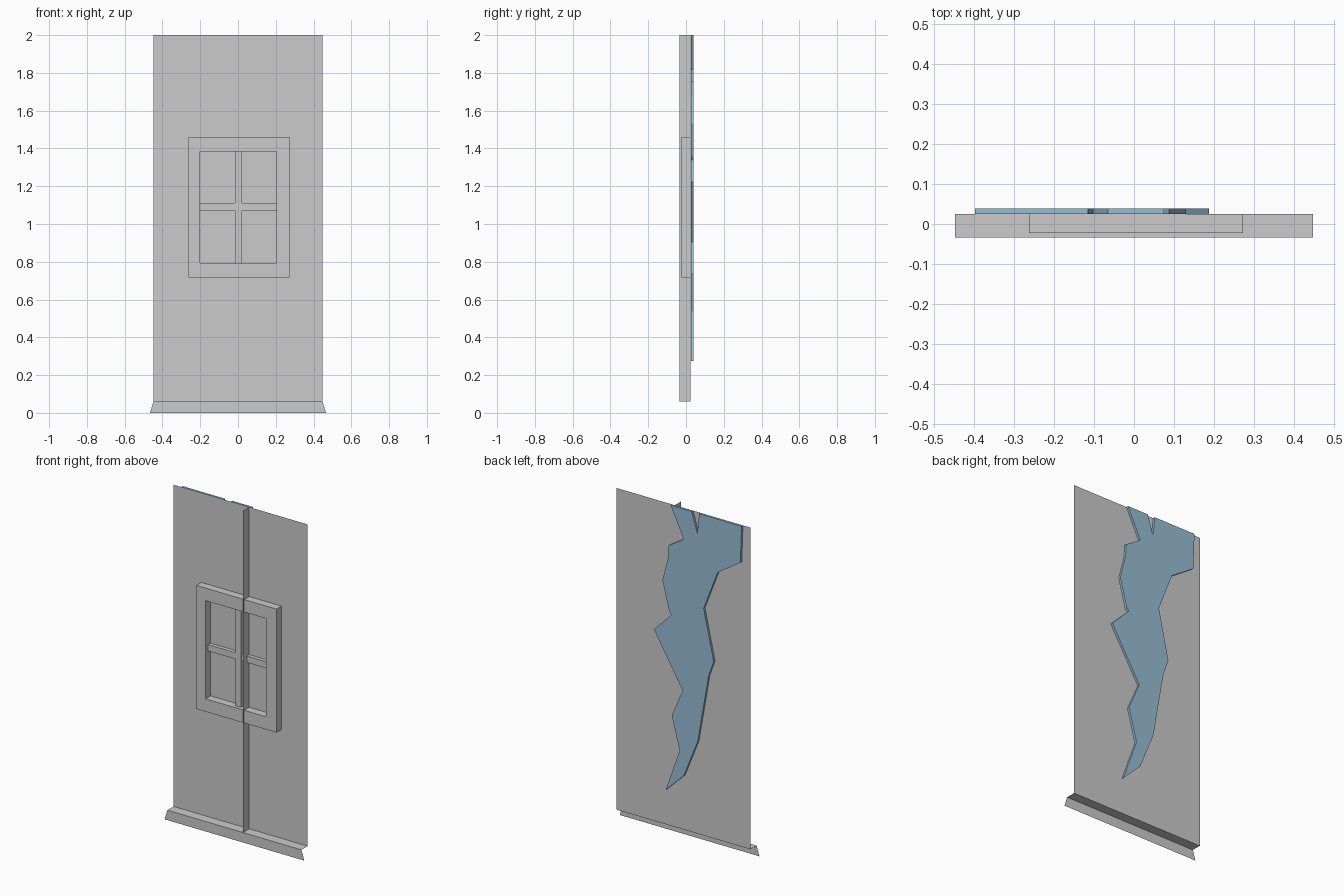
import bpy, bmesh
from mathutils import Vector

if "Cube" in bpy.data.objects:
    bpy.data.objects.remove(bpy.data.objects["Cube"])

BACK, FRONT = 0.025, -0.034     # wall sheet and skirt planes
W, TOP, LEDGE = 0.4475, 2.0, 0.06


def finish(name, bm, mat=None):
    me = bpy.data.meshes.new(name)
    bm.to_mesh(me)
    bm.free()
    ob = bpy.data.objects.new(name, me)
    bpy.context.collection.objects.link(ob)
    if mat:
        me.materials.append(mat)
    return ob


def sheet(name, pts):
    bm = bmesh.new()
    bm.faces.new([bm.verts.new(p) for p in pts])
    return finish(name, bm)


def box(name, x0, x1, y0, y1, z0, z1):
    bm = bmesh.new()
    bmesh.ops.create_cube(bm, size=1)
    for v in bm.verts:
        v.co = Vector(((x0 + x1) / 2 + v.co.x * (x1 - x0),
                       (y0 + y1) / 2 + v.co.y * (y1 - y0),
                       (z0 + z1) / 2 + v.co.z * (z1 - z0)))
    return finish(name, bm)


def rect(x0, x1, z0, z1):
    return [(x0, z0), (x1, z0), (x1, z1), (x0, z1)]


# Main wall sheet, with one thin fin standing out of its front
sheet("wall_panel", [(x, BACK, z) for x, z in rect(-W, W, LEDGE, TOP)])
FX = 0.057
sheet("front_fin", [(FX, FRONT, LEDGE), (FX, BACK, LEDGE), (FX, BACK, TOP), (FX, FRONT, TOP)])

# Bottom sill: flat ledge and a flared front strip
sheet("sill_ledge", [(-W, FRONT, LEDGE), (W, FRONT, LEDGE), (W, BACK, LEDGE), (-W, BACK, LEDGE)])
sheet("sill_front", [(-0.466, FRONT, 0), (0.466, FRONT, 0), (W, FRONT, LEDGE), (-W, FRONT, LEDGE)])

# Window frame: ring of four rails with mitred corners
bm = bmesh.new()
outer, inner = rect(-0.263, 0.2725, 0.716, 1.461), rect(-0.2, 0.204, 0.793, 1.385)
loops = [[bm.verts.new((x, y, z)) for x, z in pts]
         for pts, y in ((outer, 0.0245), (outer, -0.0225), (inner, -0.0225), (inner, 0.0245))]
for a, b in zip(loops, loops[1:] + loops[:1]):
    for i in range(4):
        j = (i + 1) % 4
        bm.faces.new((a[i], a[j], b[j], b[i]))
bmesh.ops.recalc_face_normals(bm, faces=bm.faces)
finish("window_frame", bm)

# Window crossbars
box("window_bar_vertical", -0.016, 0.021, -0.002, 0.0245, 0.793, 1.385)
box("window_bar_horizontal", -0.2, 0.204, 0.002, 0.0245, 1.072, 1.111)

# Jagged blue patch raised from the back of the wall
blue = bpy.data.materials.new("patch_blue")
blue.diffuse_color = (0.31, 0.51, 0.67, 1)
blue.use_nodes = True
blue.node_tree.nodes["Principled BSDF"].inputs["Base Color"].default_value = blue.diffuse_color
outline = [(0.075, 2), (-0.012, 1.818), (0.088, 1.755), (0.093, 1.675), (0.13, 1.533),
           (0.085, 1.36), (0.07, 1.34), (0.187, 1.223), (-0.005, 0.904), (0.068, 0.734),
           (0.015, 0.537), (0.108, 0.275), (-0.012, 0.392), (-0.105, 0.623), (-0.178, 1.04),
           (-0.212, 1.134), (-0.145, 1.437), (-0.238, 1.678), (-0.39, 1.779), (-0.398, 2),
           (-0.115, 2), (-0.103, 1.88), (-0.065, 2)]
bm = bmesh.new()
cap = bm.faces.new([bm.verts.new((x, BACK + 0.0005, z)) for x, z in outline])
ext = bmesh.ops.extrude_face_region(bm, geom=[cap])
for v in ext["geom"]:
    if isinstance(v, bmesh.types.BMVert):
        v.co.y = 0.039
bmesh.ops.recalc_face_normals(bm, faces=bm.faces)
finish("back_patch", bm, blue)
